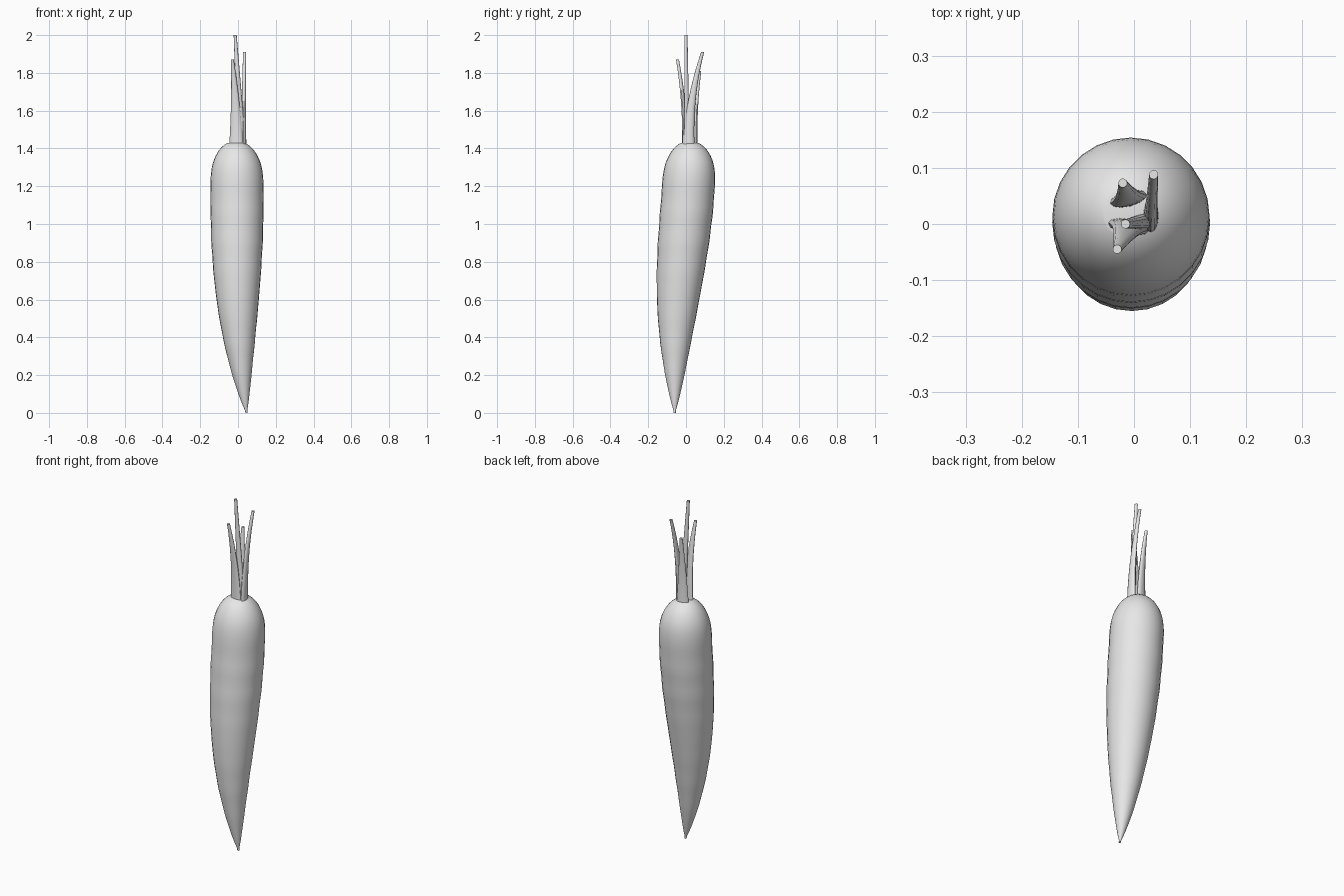
import bpy, bmesh
from math import sin, cos, pi, tau, radians
from mathutils import Matrix, Vector

cube = bpy.data.objects.get("Cube")
if cube:
    bpy.data.objects.remove(cube)

grey = bpy.data.materials.new("plain grey")
grey.use_nodes = True
grey.diffuse_color = (0.8, 0.8, 0.8, 1)
grey.node_tree.nodes["Principled BSDF"].inputs["Base Color"].default_value = grey.diffuse_color

CROWN_HEIGHT = 1.43


def loft(name, section, steps, sides, turn=0):
    """Skin elliptical rings; section(t) gives centre, radius across and radius deep."""
    bm = bmesh.new()
    spin = Matrix.Rotation(turn, 3, 'Z')
    rings = []
    for step in range(steps + 1):
        centre, across, deep = section(step / steps)
        ring = []
        for side in range(sides):
            angle = tau * side / sides
            offset = Vector((across * cos(angle), deep * sin(angle), 0))
            ring.append(bm.verts.new(centre + spin @ offset))
        rings.append(ring)
    for low, high in zip(rings, rings[1:]):
        for side in range(sides):
            after = (side + 1) % sides
            bm.faces.new((low[side], low[after], high[after], high[side]))
    bm.faces.new(reversed(rings[0]))
    bm.faces.new(rings[-1])

    mesh = bpy.data.meshes.new(name)
    bm.to_mesh(mesh)
    bm.free()
    mesh.materials.append(grey)
    obj = bpy.data.objects.new(name, mesh)
    bpy.context.collection.objects.link(obj)
    bpy.ops.object.select_all(action='DESELECT')
    obj.select_set(True)
    bpy.context.view_layer.objects.active = obj
    bpy.ops.object.shade_smooth_by_angle(angle=radians(50))


def root_section(t):
    """Bent, tapering body with a blunt tip, faint rings and a rounded shoulder."""
    z = CROWN_HEIGHT * (1 - cos(pi * t)) / 2
    radius = 0.14 * sin(pi / 2 * min(1, z / 1.1)) ** 0.8
    shoulder = max(0, z - 1.2) / 0.24
    radius *= (1 - shoulder ** 2.5) ** 0.5
    radius *= 1 + 0.008 * sin(40 * z) * sin(5 * z)
    x = 0.05 * (1 - z) ** 3 - 0.005
    y = 0.08 * sin(pi / 2 * z / CROWN_HEIGHT) ** 3 - 0.06
    radius = max(radius, 0.006)
    return Vector((x, y, z)), radius, radius


def stalk(name, foot, tip, width, bend=2, turn=0):
    """Leaf stalk with a broad flat foot on the crown and a narrow round cut tip."""
    start = Vector((*foot, CROWN_HEIGHT - 0.01))
    end = Vector(tip)

    def section(t):
        centre = start.lerp(end, t ** bend)
        centre.z = start.z + (end.z - start.z) * t
        across = width + (0.008 - width) * t
        deep = 0.014 - 0.006 * t
        return centre, across, deep

    loft(name, section, steps=12, sides=12, turn=turn)


loft("root", root_section, steps=56, sides=28)

# Stalks spread around the crown
stalk("front_stalk", (-0.01, -0.005), (-0.03, -0.045, 1.87), width=0.037, turn=-0.2)
stalk("left_stalk", (0.03, 0.015), (0.035, 0.088, 1.91), width=0.03, turn=pi / 2)
stalk("back_stalk", (-0.01, 0.045), (-0.02, 0.073, 1.81), width=0.034, turn=0.25)
stalk("middle_stalk", (0.02, 0.005), (-0.015, 0, 2), width=0.022, bend=1)
